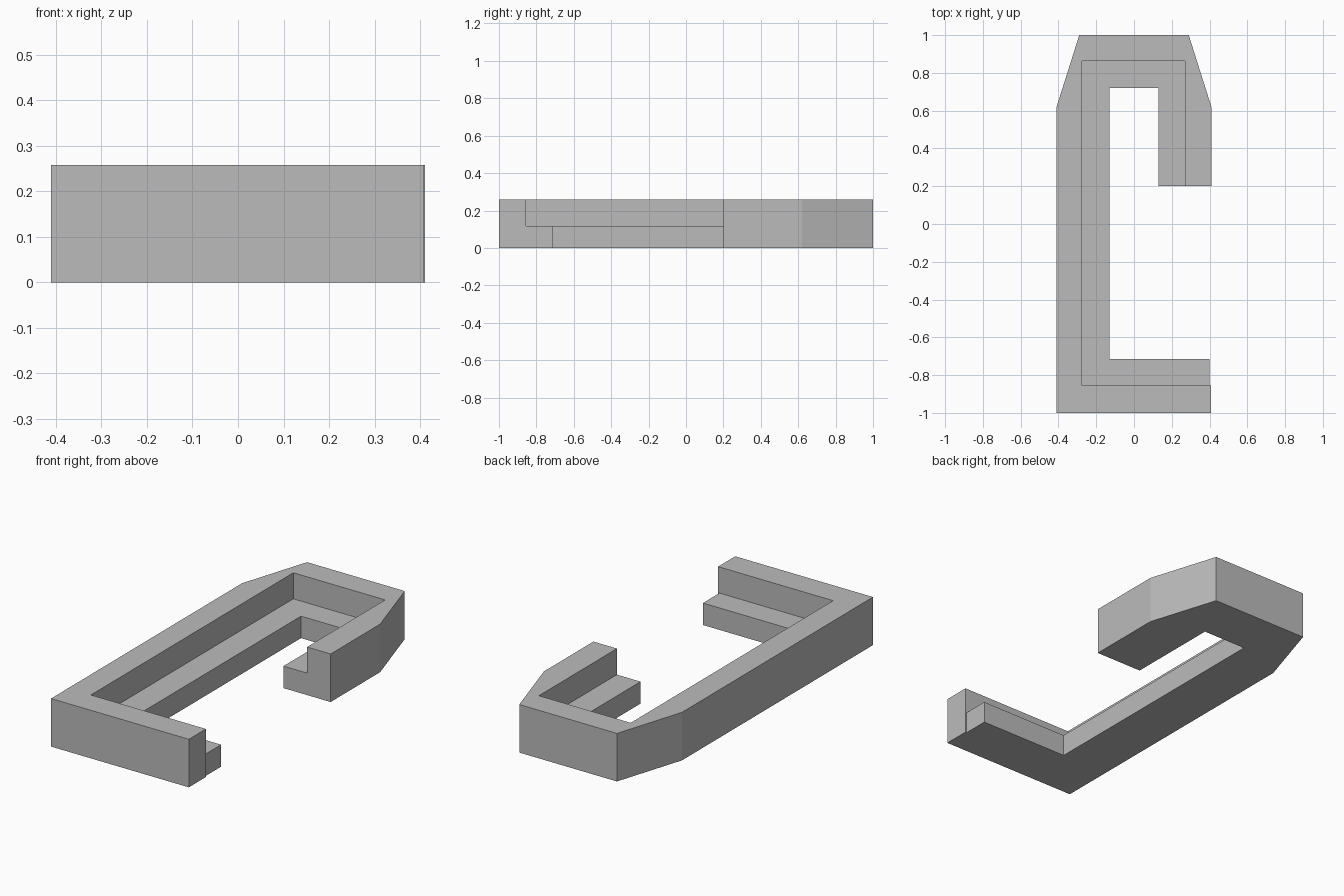
import bpy
import bmesh

cube = bpy.data.objects.get("Cube")
if cube:
    bpy.data.objects.remove(cube, do_unlink=True)

HEIGHT, STEP = 0.258, 0.118

grey = bpy.data.materials.new("plain grey")
grey.use_nodes = True
colour = (0.5, 0.5, 0.5, 1)
grey.diffuse_color = colour
grey.node_tree.nodes["Principled BSDF"].inputs["Base Color"].default_value = colour

# Plan of the bracket: outer edge, wall edge and ledge edge at each station
stations = [
    ((0.40, -1), (0.40, -0.855), (0.40, -0.715)),
    ((-0.41, -1), (-0.275, -0.855), (-0.13, -0.715)),
    ((-0.41, 0.62), (-0.275, 0.62), (-0.13, 0.62)),
    ((-0.29, 1), (-0.275, 0.862), (-0.13, 0.72)),
    ((0.29, 1), (0.27, 0.862), (0.13, 0.72)),
    ((0.41, 0.62), (0.27, 0.62), (0.13, 0.62)),
    ((0.41, 0.20), (0.27, 0.20), (0.13, 0.20)),
]

# Stepped cross-section swept through the stations
bm = bmesh.new()
rings = []
for outer, wall, ledge in stations:
    section = [(outer, 0), (outer, HEIGHT), (wall, HEIGHT), (wall, STEP),
               (ledge, STEP), (ledge, 0), (wall, 0)]
    rings.append([bm.verts.new((*p, z)) for p, z in section])
for a, b in zip(rings, rings[1:]):
    for i in range(len(a)):
        j = (i + 1) % len(a)
        bm.faces.new((a[i], a[j], b[j], b[i]))

# End caps, split into wall and ledge
caps = []
for r in (rings[0], rings[-1]):
    caps.append(bm.faces.new((r[0], r[1], r[2], r[3], r[6])))
    bm.faces.new((r[3], r[4], r[5], r[6]))

# Front wall reaches slightly past its ledge
tip = bmesh.ops.extrude_face_region(bm, geom=[caps[0]])["geom"]
bmesh.ops.translate(bm, vec=(0.008, 0, 0),
                    verts=[v for v in tip if isinstance(v, bmesh.types.BMVert)])
if caps[0].is_valid:
    bm.faces.remove(caps[0])

# Merge coplanar faces and orient outward
bmesh.ops.recalc_face_normals(bm, faces=bm.faces[:])
bmesh.ops.dissolve_limit(bm, angle_limit=0.01, verts=bm.verts[:], edges=bm.edges[:])
mesh = bpy.data.meshes.new("stepped_bracket")
bm.to_mesh(mesh)
bm.free()
mesh.materials.append(grey)
bracket = bpy.data.objects.new("stepped_bracket", mesh)
bpy.context.collection.objects.link(bracket)
